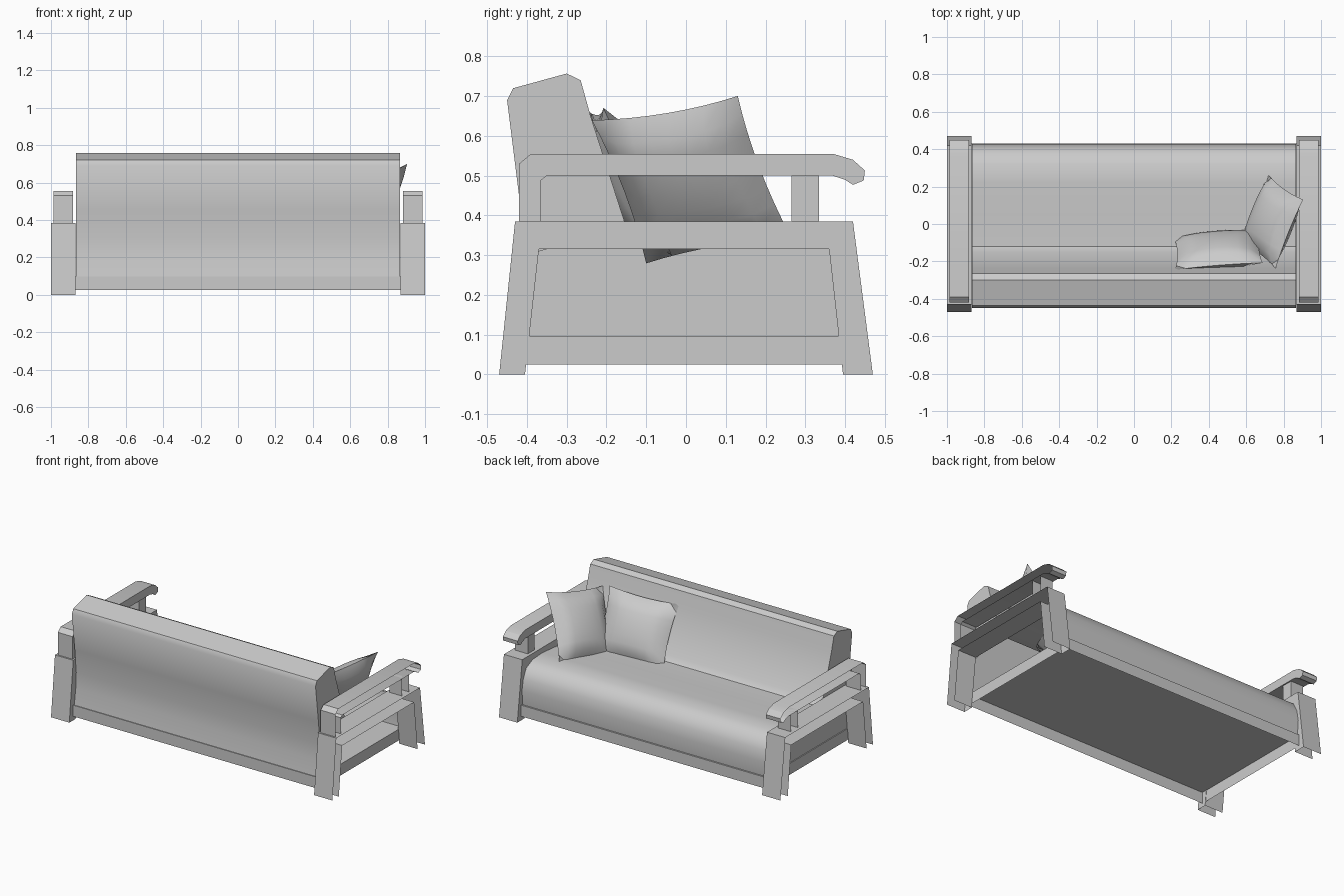
import bpy, bmesh, math
from mathutils import Vector, Matrix

if "Cube" in bpy.data.objects:
    bpy.data.objects.remove(bpy.data.objects["Cube"], do_unlink=True)

grey = bpy.data.materials.new("plain_grey")
grey.use_nodes = True
grey.diffuse_color = (0.6, 0.6, 0.6, 1)
grey.node_tree.nodes["Principled BSDF"].inputs["Base Color"].default_value = (0.6, 0.6, 0.6, 1)


def finish(name, bm, smooth=None):
    bmesh.ops.recalc_face_normals(bm, faces=bm.faces)
    mesh = bpy.data.meshes.new(name)
    bm.to_mesh(mesh)
    bm.free()
    mesh.materials.append(grey)
    obj = bpy.data.objects.new(name, mesh)
    bpy.context.collection.objects.link(obj)
    if smooth:
        bpy.ops.object.select_all(action='DESELECT')
        obj.select_set(True)
        bpy.context.view_layer.objects.active = obj
        bpy.ops.object.shade_smooth_by_angle(angle=math.radians(smooth))
    return obj


def shell(name, profile, x_cap, x_open, skip=lambda a, b: False, closed=True, smooth=None, part_cap=None):
    """Sweep a (y, z) profile along x, capped at x_cap and open at x_open."""
    bm = bmesh.new()
    a = [bm.verts.new((x_cap, y, z)) for y, z in profile]
    b = [bm.verts.new((x_open, y, z)) for y, z in profile]
    bm.faces.new(a)
    n = len(profile)
    for i in range(n if closed else n - 1):
        j = (i + 1) % n
        if not skip(profile[i], profile[j]):
            bm.faces.new((a[i], a[j], b[j], b[i]))
    if part_cap:
        bm.faces.new([v for v, p in zip(b, profile) if part_cap(p)])
    return finish(name, bm, smooth)


# Side frames and arms: channels open on their outer side
frame = [(-.47, 0), (-.43, .385), (.42, .385), (.47, 0),
         (.395, 0), (.36, .315), (-.37, .315), (-.405, 0)]
arm = [(-.42, .385), (-.42, .53), (-.39, .555), (.37, .555), (.42, .54), (.45, .513),
       (.447, .488), (.42, .477), (.4, .49), (.37, .5), (-.35, .5), (-.365, .488), (-.365, .385)]
post = [(.265, .385), (.265, .5), (.335, .5), (.335, .385)]
for side, s in (("left", 1), ("right", -1)):
    shell(side + "_side_frame", frame, s * .87, s, skip=lambda p, q: p[1] == 0 and q[1] == 0)
    shell(side + "_arm", arm, s * .882, s * .987, smooth=25)
    shell(side + "_arm_post", post, s * .89, s * .98)

# Base tray, open underneath
bm = bmesh.new()
bmesh.ops.create_cube(bm, size=1, matrix=Matrix.Translation((0, 0, .061)) @ Matrix.Diagonal((1.744, .86, .072, 1)))
bottom = [f for f in bm.faces if f.normal.z < -.5]
bmesh.ops.delete(bm, geom=bottom, context='FACES_ONLY')
finish("base_tray", bm)

# Seat and backrest in one upholstered sweep
cushion = [(-.425, .097), (-.41, .2), (-.405, .3), (-.42, .45), (-.45, .69), (-.435, .72),
           (-.3, .757), (-.265, .74), (-.24, .65), (-.15, .37), (-.12, .34), (.05, .34),
           (.22, .355), (.32, .35), (.385, .32), (.415, .26), (.428, .19), (.42, .097)]
shell("seat_and_backrest", cushion, -.866, .866, closed=False, smooth=40,
      part_cap=lambda p: p[0] < -.13 and p[1] > .29)


# Loose pillows
def pillow(name, centre, across, up, width, height, thick):
    u = Vector(across).normalized()
    n = u.cross(Vector(up)).normalized()
    v = n.cross(u)
    bm = bmesh.new()
    for sign in (1, -1):
        made = bmesh.ops.create_grid(bm, x_segments=8, y_segments=8, size=1)
        for vert in made["verts"]:
            a, b = vert.co.x, vert.co.y
            bulge = max(0, (1 - a * a) * (1 - b * b)) ** .45
            pa = a * (1 - .07 * (1 - b * b)) * width / 2
            pb = b * (1 - .07 * (1 - a * a)) * height / 2
            vert.co = Vector(centre) + u * pa + v * pb + n * (sign * bulge * thick / 2)
    bmesh.ops.remove_doubles(bm, verts=bm.verts, dist=.0005)
    return finish(name, bm, 60)


pillow("back_pillow", (.45, -.14, .48), (1, .08, .02), (0, -.42, .9), .47, .41, .14)
pillow("side_pillow", (.735, .015, .49), (.36, .9, .15), (.175, -.15, .34), .4, .43, .14)
